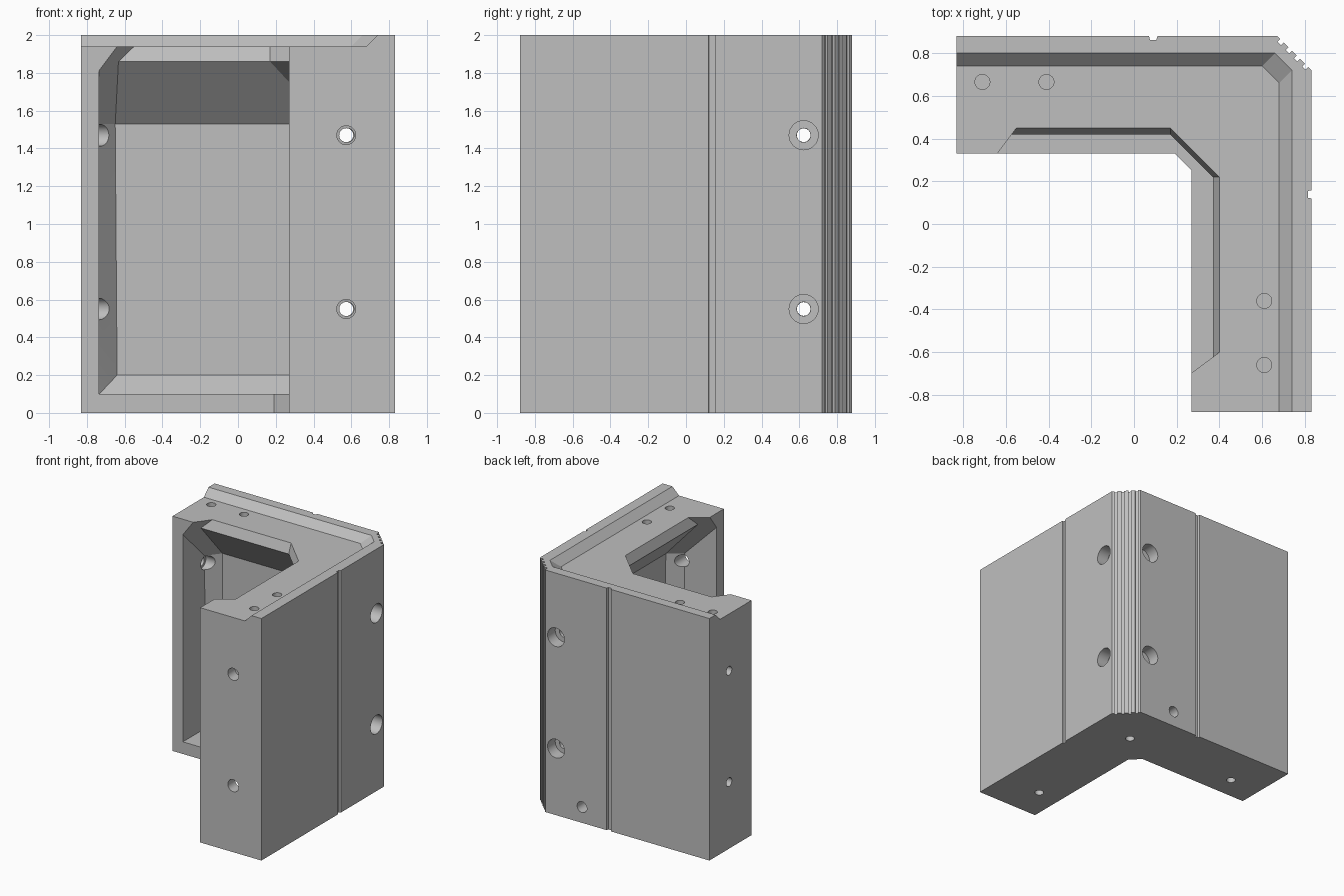
import bpy, bmesh, math
from mathutils import Vector, Matrix

cube = bpy.data.objects.get("Cube")
if cube:
    bpy.data.objects.remove(cube, do_unlink=True)

concrete = bpy.data.materials.new("concrete grey")
concrete.use_nodes = True
grey = (0.52, 0.52, 0.52, 1)
concrete.diffuse_color = grey
concrete.node_tree.nodes["Principled BSDF"].inputs["Base Color"].default_value = grey


def make_object(name, bm):
    bmesh.ops.remove_doubles(bm, verts=bm.verts, dist=0.0001)
    bmesh.ops.recalc_face_normals(bm, faces=bm.faces)
    mesh = bpy.data.meshes.new(name)
    bm.to_mesh(mesh)
    bm.free()
    mesh.materials.append(concrete)
    obj = bpy.data.objects.new(name, mesh)
    bpy.context.collection.objects.link(obj)
    return obj


def loft(name, levels):
    """Stack plan outlines, given as (height, points), into a closed solid."""
    bm = bmesh.new()
    rings = [[bm.verts.new((x, y, z)) for x, y in pts] for z, pts in levels]
    n = len(rings[0])
    for low, high in zip(rings, rings[1:]):
        for i in range(n):
            j = (i + 1) % n
            bm.faces.new((low[i], low[j], high[j], high[i]))
    bm.faces.new(rings[0][::-1])
    bm.faces.new(rings[-1])
    return make_object(name, bm)


def rod(name, start, end, radius):
    start, end = Vector(start), Vector(end)
    axis = end - start
    turn = axis.to_track_quat('Z', 'Y').to_matrix().to_4x4()
    bm = bmesh.new()
    bmesh.ops.create_cone(bm, cap_ends=True, segments=32, radius1=radius,
                          radius2=radius, depth=axis.length,
                          matrix=Matrix.Translation((start + end) / 2) @ turn)
    return make_object(name, bm)


def swap(p):
    """Mirror a plan point across the corner diagonal."""
    return (p[1] - 0.05, p[0] + 0.05)


def swap_end(p):
    """Same mirror, measured from the far end of the longer arm."""
    return (p[1] - 0.05, p[0] - 0.05)


# Ribbed outer corner
a, b = Vector((0.67, 0.88)), Vector((0.83, 0.72))
inward = Vector((-1, -1)).normalized() * 0.018
ribs = [a]
for i in range(4):
    t = 0.14 + i * 0.24
    for s, deep in ((-0.05, 0), (-0.05, 1), (0.05, 1), (0.05, 0)):
        ribs.append(a.lerp(b, t + s) + inward * deep)
ribs.append(b)

# L-shaped body with one thin groove down each outer face
outline = [(-0.83, 0.88), (0.07, 0.88), (0.075, 0.862), (0.105, 0.862), (0.11, 0.88)]
outline += [tuple(p) for p in ribs]
outline += [(0.83, 0.157), (0.815, 0.155), (0.815, 0.122), (0.83, 0.12)]
outline += [(0.83, -0.88), (0.27, -0.88), (0.27, 0.25), (0.19, 0.33), (-0.83, 0.33)]
block = loft("corner_block", [(0, outline), (2, outline)])
cutters = []

# Lowered top with a sloped lip along the outer edges
def lip(offset):
    half = [(-1.2, 0.74 + offset), (0.60 + offset, 0.74 + offset)]
    return half + [(0.68 + offset, 0.66 + offset), (0.68 + offset, -1.2), (-1.2, -1.2)]

cutters.append(loft("lip_cutter", [(1.94, lip(0)), (2.0, lip(0.06)), (2.1, lip(0.16))]))

# Hollow pocket turning the corner, open to the inside and the top
def pocket(side_y, back_x, back_y, corner_x):
    arm = [(-0.735, 0.0), (-0.735, side_y), (back_x, back_y)]
    corner = (corner_x, back_y)
    return arm + [corner, swap(corner)] + [swap_end(p) for p in reversed(arm)]

cutters.append(loft("pocket_cutter", [
    (0.10, pocket(0.624, -0.734, 0.625, 0.375)),
    (0.20, pocket(0.625, -0.64, 0.725, 0.475)),
    (1.53, pocket(0.613, -0.65, 0.725, 0.475)),
    (1.86, pocket(0.283, -0.633, 0.42, 0.17)),
    (1.94, pocket(0.203, -0.55, 0.45, 0.17)),
    (2.10, pocket(0.203, -0.55, 0.45, 0.17))]))

# Bolt holes with counterbores, at two heights
for z in (0.55, 1.47):
    x, y = 0.573, 0.623
    for start, end, radius in (
            ((x, 0.95, z), (x, 0.5, z), 0.037),
            ((x, 0.95, z), (x, 0.78, z), 0.077),
            ((x, -0.95, z), (x, -0.6, z), 0.05),
            ((0.95, y, z), (0.5, y, z), 0.037),
            ((0.95, y, z), (0.73, y, z), 0.077),
            ((-0.95, y, z), (-0.5, y, z), 0.036),
            ((-0.77, y, z), (-0.5, y, z), 0.057)):
        cutters.append(rod("bolt_cutter", start, end, radius))

# Dowel holes in the top
for x in (-0.71, -0.41):
    for px, py in ((x, 0.665), swap((x, 0.66))):
        cutters.append(rod("dowel_cutter", (px, py, 2.05), (px, py, 1.8), 0.035))

# Dowel holes underneath
for px, py in ((-0.55, 0.52), (0.47, 0.51), (0.47, -0.59)):
    cutters.append(rod("base_cutter", (px, py, -0.1), (px, py, 0.08), 0.035))

# Drain hole low in the back
cutters.append(rod("drain_cutter", (0.335, 0.95, 0.13), (0.335, 0.58, 0.13), 0.045))

for cutter in cutters:
    cutter.hide_render = True
    mod = block.modifiers.new("cut", 'BOOLEAN')
    mod.operation = 'DIFFERENCE'
    mod.solver = 'EXACT'
    mod.object = cutter

# Bake the cuts and drop the cutters
bpy.context.view_layer.update()
graph = bpy.context.evaluated_depsgraph_get()
baked = bpy.data.meshes.new_from_object(block.evaluated_get(graph))
block.modifiers.clear()
block.data = baked
for cutter in cutters:
    bpy.data.objects.remove(cutter, do_unlink=True)

bpy.context.view_layer.objects.active = block
block.select_set(True)
bpy.ops.object.shade_smooth_by_angle(angle=math.radians(20))
